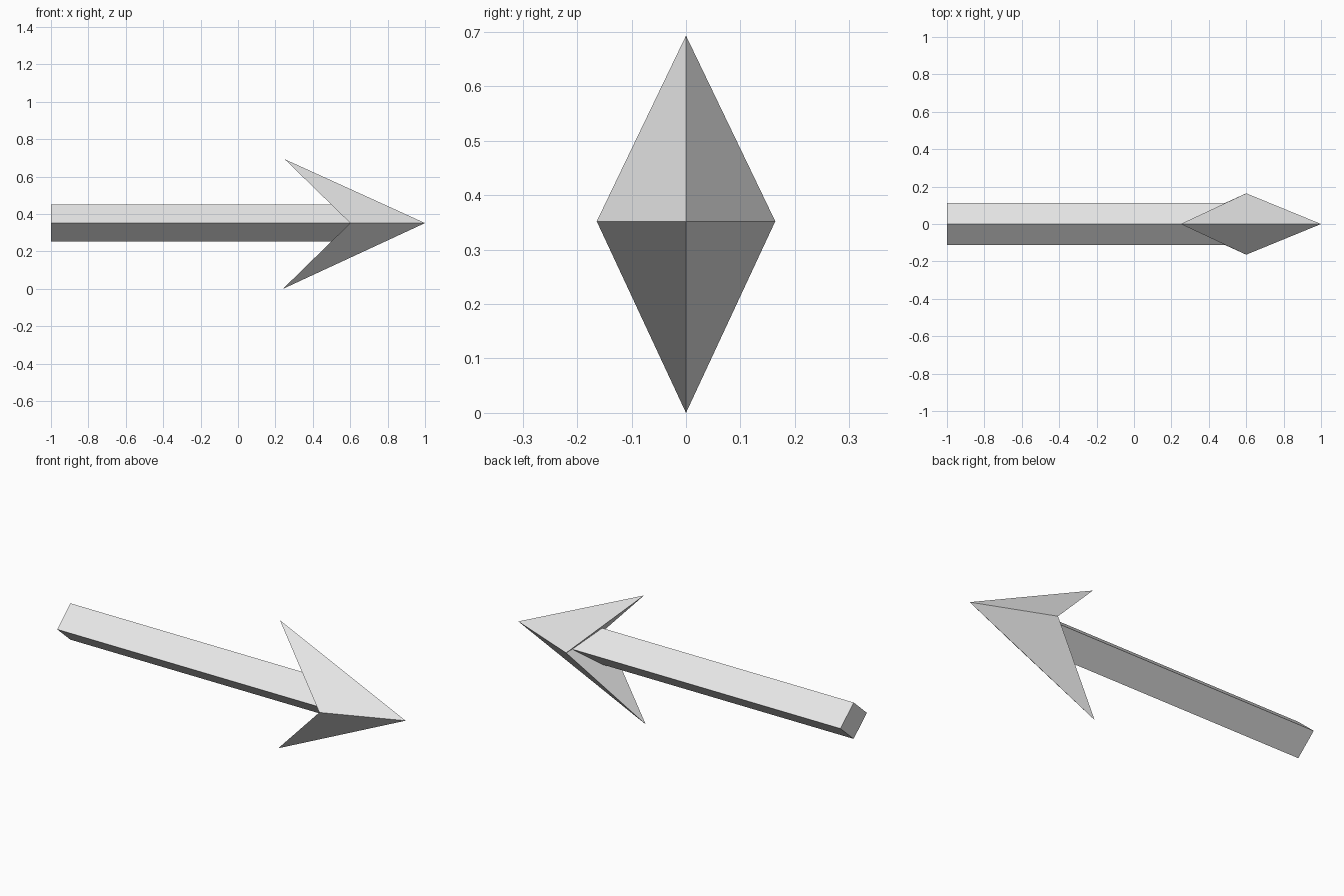
import bpy

if "Cube" in bpy.data.objects:
    bpy.data.objects.remove(bpy.data.objects["Cube"])

MID_Z = 0.352

grey = bpy.data.materials.new("light grey")
grey.diffuse_color = (0.8, 0.8, 0.8, 1)
grey.use_nodes = True
grey.node_tree.nodes["Principled BSDF"].inputs["Base Color"].default_value = grey.diffuse_color


def add_part(name, verts, faces):
    mesh = bpy.data.meshes.new(name)
    mesh.from_pydata(verts, [], faces)
    mesh.materials.append(grey)
    obj = bpy.data.objects.new(name, mesh)
    bpy.context.collection.objects.link(obj)
    return obj


# Shaft: diamond cross-section, running into the notch of the head
profile = [(0.112, 0), (0, 0.098), (-0.112, 0), (0, -0.098)]
verts = [(x, y, MID_Z + z) for x in (-1, 0.6) for y, z in profile]
sides = [(i, (i + 1) % 4, (i + 1) % 4 + 4, i + 4) for i in range(4)]
add_part("shaft", verts, [(3, 2, 1, 0), (4, 5, 6, 7)] + sides)

# Head: tip, two swept-back barbs and two side points
tip, top, bottom, right, left = range(5)
add_part("arrow_head",
         [(1, 0, MID_Z), (0.25, 0, 0.693), (0.24, 0, 0),
          (0.6, -0.164, MID_Z), (0.6, 0.164, MID_Z)],
         [(tip, top, right), (tip, left, top),
          (tip, right, bottom), (tip, bottom, left),
          (top, left, right), (bottom, right, left)])
